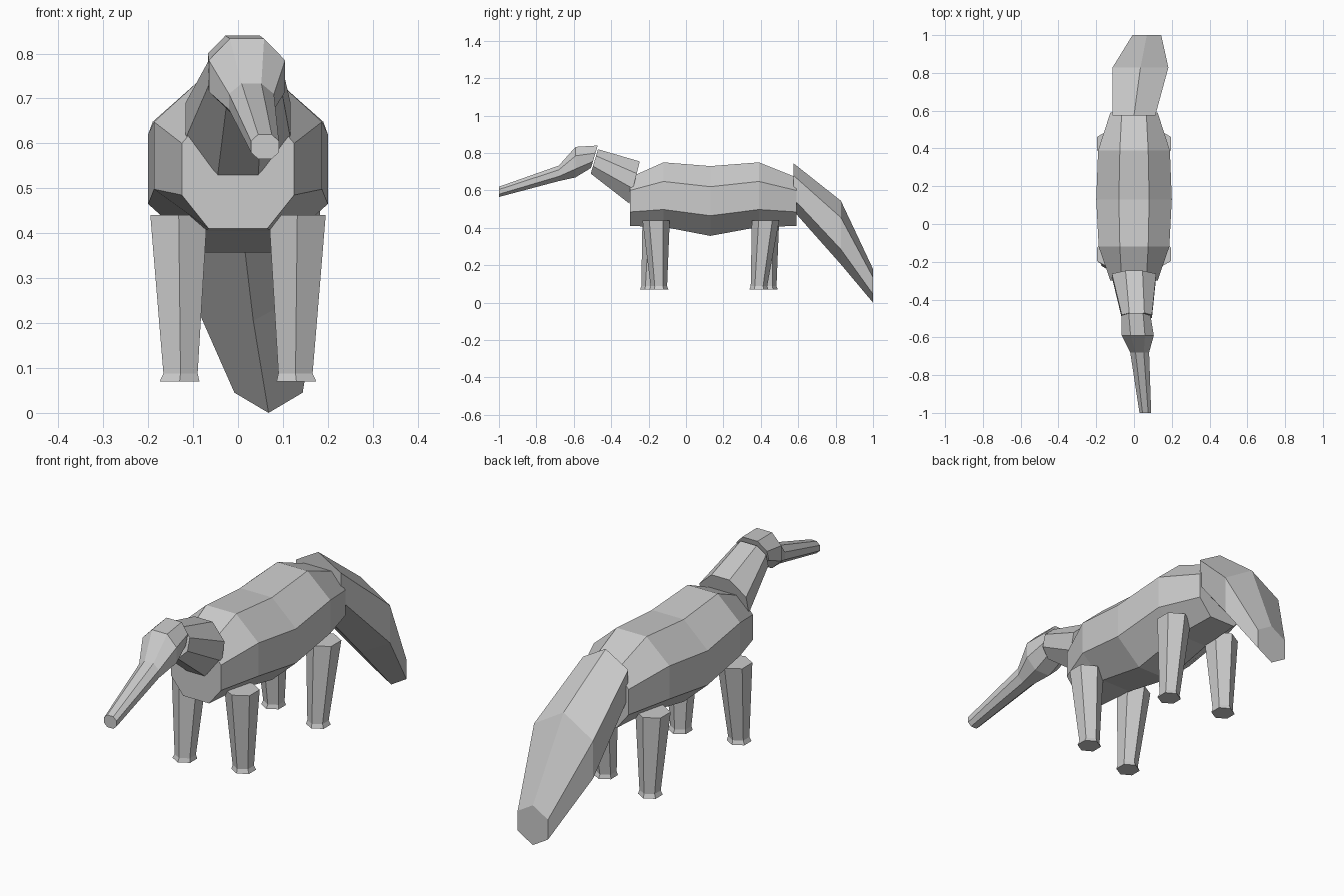
import bpy, bmesh, math

old = bpy.data.objects.get("Cube")
if old:
    bpy.data.objects.remove(old, do_unlink=True)

grey = bpy.data.materials.new("plain_grey")
grey.use_nodes = True
grey.diffuse_color = (0.6, 0.6, 0.6, 1)
grey.node_tree.nodes["Principled BSDF"].inputs["Base Color"].default_value = grey.diffuse_color


def loft(name, rings):
    """Skin a list of equal-sized rings and cap both ends."""
    bm = bmesh.new()
    loops = [[bm.verts.new(p) for p in ring] for ring in rings]
    count = len(loops[0])
    for a, b in zip(loops, loops[1:]):
        for i in range(count):
            j = (i + 1) % count
            bm.faces.new((a[i], a[j], b[j], b[i]))
    bm.faces.new(loops[0])
    bm.faces.new(loops[-1])
    bmesh.ops.recalc_face_normals(bm, faces=bm.faces)
    mesh = bpy.data.meshes.new(name)
    bm.to_mesh(mesh)
    bm.free()
    mesh.materials.append(grey)
    obj = bpy.data.objects.new(name, mesh)
    bpy.context.collection.objects.link(obj)
    return obj


def octagon(y, top, upper, lower, bottom, half, flat, cx=0, tilt=0):
    """Eight-sided section across y; tilt leans its top backwards."""
    pts = [(flat, top), (half, upper), (half, lower), (flat, bottom)]
    pts += [(-x, z) for x, z in reversed(pts)]
    mid = (top + bottom) / 2
    return [(cx + x, y + tilt * (z - mid), z) for x, z in pts]


def tail_hexagon(y, cx, top, upper, lower, bottom, half):
    """Six-sided section with a ridge above and below."""
    return [(cx, y, top), (cx + half, y, upper), (cx + half, y, lower),
            (cx, y, bottom), (cx - half, y, lower), (cx - half, y, upper)]


def leg_hexagon(x, y, z, r):
    angles = [math.radians(30 + 60 * i) for i in range(6)]
    return [(x + r * math.cos(a), y + r * math.sin(a), z) for a in angles]


# Barrel body, symmetric front to back
loft("body", [
    octagon(-0.30, 0.67, 0.60, 0.485, 0.41, 0.125, 0.065),
    octagon(-0.12, 0.75, 0.648, 0.498, 0.405, 0.187, 0.075),
    octagon(0.13, 0.73, 0.62, 0.465, 0.357, 0.2, 0.08),
    octagon(0.39, 0.75, 0.648, 0.498, 0.405, 0.19, 0.075),
    octagon(0.59, 0.67, 0.60, 0.485, 0.41, 0.125, 0.065),
])

# Neck, tapering up to the turned head
loft("neck", [
    octagon(-0.275, 0.755, 0.69, 0.61, 0.53, 0.117, 0.045, 0, 0.25),
    octagon(-0.49, 0.82, 0.785, 0.73, 0.69, 0.08, 0.04, 0.015, 0.3),
])

# Head and long snout
loft("head", [
    octagon(-0.49, 0.84, 0.80, 0.755, 0.72, 0.077, 0.038, 0.01, 0.3),
    octagon(-0.59, 0.833, 0.785, 0.715, 0.67, 0.085, 0.038, 0.02),
    octagon(-0.68, 0.733, 0.71, 0.675, 0.65, 0.05, 0.022, 0.03),
    octagon(-1.0, 0.62, 0.605, 0.58, 0.565, 0.031, 0.015, 0.06),
])

# Bushy tail, sweeping to the ground
loft("tail", [
    tail_hexagon(0.575, 0.0, 0.745, 0.68, 0.555, 0.49, 0.113),
    tail_hexagon(0.828, 0.034, 0.545, 0.455, 0.285, 0.205, 0.148),
    tail_hexagon(1.0, 0.068, 0.18, 0.135, 0.045, 0.0, 0.076),
])

# Four six-sided legs with flared feet; opposite sides stride differently
strides = {"front_left": (1, -0.16, -0.145), "front_right": (-1, -0.16, -0.195),
           "hind_left": (1, 0.425, 0.39), "hind_right": (-1, 0.425, 0.44)}
for name, (side, hip_y, foot_y) in strides.items():
    loft(name + "_leg", [
        leg_hexagon(side * 0.132, hip_y, 0.44, 0.073),
        leg_hexagon(side * 0.128, foot_y, 0.088, 0.044),
        leg_hexagon(side * 0.13, foot_y, 0.07, 0.051),
    ])
